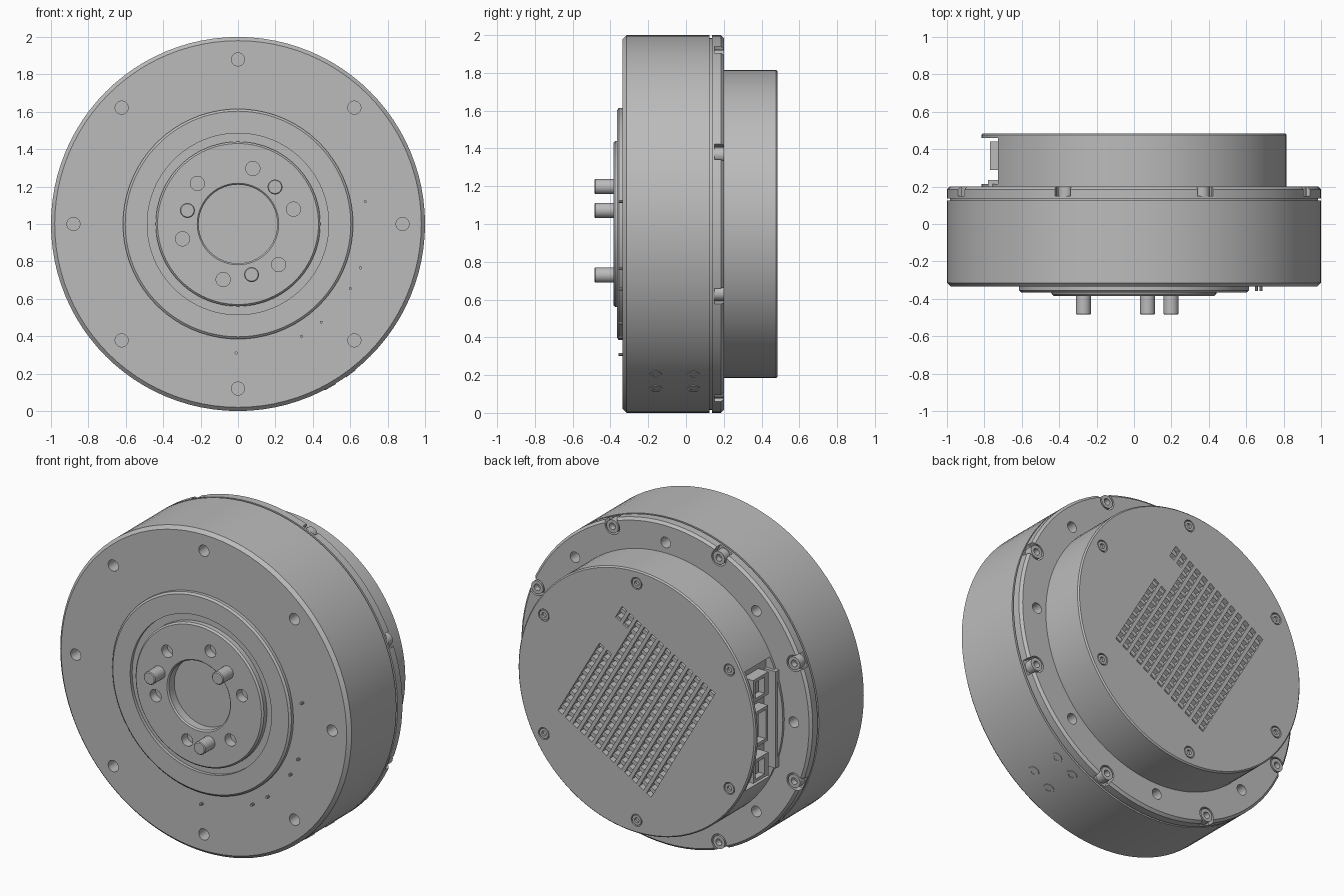
import bpy, bmesh
from math import radians, cos, sin, pi
from mathutils import Matrix, Vector

old = bpy.data.objects.get("Cube")
if old:
    bpy.data.objects.remove(old, do_unlink=True)

grey = bpy.data.materials.new("machined grey")
grey.use_nodes = True
grey.diffuse_color = (0.5, 0.5, 0.5, 1)
grey.node_tree.nodes["Principled BSDF"].inputs["Base Color"].default_value = (0.5, 0.5, 0.5, 1)

CENTRE = Matrix.Translation((0, 0, 1))


def polar(r, deg):
    return r * cos(radians(deg)), r * sin(radians(deg))


def at(x, z):
    return Matrix.Translation((x, 0, z))


def revolve(bm, profile, matrix=Matrix(), steps=20):
    """Spin (radius, y) points around the y axis into a closed solid."""
    part = bmesh.new()
    vs = [part.verts.new((r, y, 0)) for r, y in profile]
    es = [part.edges.new(p) for p in zip(vs, vs[1:])]
    bmesh.ops.spin(part, geom=vs + es, cent=(0, 0, 0), axis=(0, 1, 0),
                   angle=2 * pi, steps=steps)
    bmesh.ops.remove_doubles(part, verts=part.verts, dist=1e-5)
    bmesh.ops.recalc_face_normals(part, faces=part.faces)
    part.transform(matrix)
    mesh = bpy.data.meshes.new("temp")
    part.to_mesh(mesh)
    part.free()
    bm.from_mesh(mesh)
    bpy.data.meshes.remove(mesh)


def rod(bm, r, y0, y1, matrix=Matrix(), steps=20):
    revolve(bm, [(0, y0), (r, y0), (r, y1), (0, y1)], matrix, steps)


def screw(bm, r, y0, y1, matrix):
    """Cap screw with a recessed socket, head facing +y."""
    s, d = r * 0.5, y1 - (y1 - y0) * 0.6
    revolve(bm, [(0, y0), (r, y0), (r, y1), (s, y1), (s, d), (0, d)], matrix, 16)


def box(bm, lo, hi, matrix=Matrix()):
    lo, hi = Vector(lo), Vector(hi)
    bmesh.ops.create_cube(bm, size=1, matrix=matrix @ Matrix.Translation((lo + hi) / 2)
                          @ Matrix.Diagonal((*(hi - lo), 1)))


def finish(name, bm):
    mesh = bpy.data.meshes.new(name)
    bm.transform(CENTRE)
    bm.to_mesh(mesh)
    bm.free()
    mesh.materials.append(grey)
    ob = bpy.data.objects.new(name, mesh)
    bpy.context.collection.objects.link(ob)
    return ob


def activate(ob):
    bpy.ops.object.select_all(action='DESELECT')
    ob.select_set(True)
    bpy.context.view_layer.objects.active = ob


def smooth(ob):
    activate(ob)
    bpy.ops.object.shade_smooth_by_angle(angle=radians(25))


def carve(ob, bm):
    cutter = finish("cutter", bm)
    cutter.hide_render = True
    mod = ob.modifiers.new("cut", 'BOOLEAN')
    mod.operation, mod.solver, mod.object = 'DIFFERENCE', 'EXACT', cutter
    mod.use_self = True
    activate(ob)
    bpy.ops.object.modifier_apply(modifier="cut")
    bpy.data.objects.remove(cutter, do_unlink=True)


EIGHTHS = [45 * i for i in range(8)]
RIM = [22.5 + a for a in EIGHTHS]
COVER_SCREWS = [90 + 60 * i for i in range(6)]

# Main housing: hub recess, hub, groove, raised ring, drum, seam and rear flange
bm = bmesh.new()
revolve(bm, [(0, -.325), (.21, -.325), (.21, -.377), (.218, -.385), (.43, -.385),
             (.44, -.375), (.44, -.345), (.485, -.345), (.485, -.365), (.603, -.365),
             (.615, -.355), (.615, -.335), (.98, -.335), (1, -.315), (1, .125),
             (.985, .125), (.985, .137), (1, .137), (1, .185), (.985, .2), (0, .2)],
        steps=96)
housing = finish("housing", bm)

# Bolt holes on both faces, hub holes and rim notches
cut = bmesh.new()
for a in EIGHTHS:
    rod(cut, .035, -.4, -.25, at(*polar(.88, a)))
    rod(cut, .033, .12, .3, at(*polar(.88, a)))
for a in (15, 75, 135, 195, 255, 315):
    rod(cut, .038, -.45, -.33, at(*polar(.307, a)))
for a in RIM:
    rod(cut, .05, .15, .3, at(*polar(.955, a)))
    box(cut, (.955, .15, -.045), (1.1, .3, .045), Matrix.Rotation(radians(-a), 4, 'Y'))
carve(housing, cut)
smooth(housing)

# Drive pins on the hub
bm = bmesh.new()
for a in (45, 165, 285):
    revolve(bm, [(0, -.34), (.04, -.34), (.04, -.48), (.035, -.485), (0, -.485)],
            at(*polar(.28, a)))
smooth(finish("drive_pins", bm))

# Tiny locating pins on the front face
bm = bmesh.new()
for x, z in ((.68, .12), (.655, -.235), (.6, -.345), (.445, -.525), (.34, -.6), (-.01, -.69)):
    rod(bm, .008, -.33, -.357, at(x, z), 10)
smooth(finish("locating_pins", bm))

# Clamp screws seated in the rim notches
bm = bmesh.new()
for a in RIM:
    screw(bm, .041, .14, .2, at(*polar(.955, a)))
smooth(finish("rim_screws", bm))

# Four radial screws low on the side of the drum
bm = bmesh.new()
for a in (-53, -60.5):
    x, z = polar(1, a)
    turn = Vector((0, 1, 0)).rotation_difference(Vector((x, 0, z))).to_matrix().to_4x4()
    for y in (-.16, .04):
        screw(bm, .033, .98, 1.003, Matrix.Translation((0, y, 0)) @ turn)
smooth(finish("side_screws", bm))

# Rear cover
R = .815
bm = bmesh.new()
revolve(bm, [(0, .19), (R, .19), (R, .477), (R - .008, .485), (0, .485)], steps=96)
cover = finish("rear_cover", bm)

# Vent slots, in a frame tilted on the cover face
tilt = Matrix.Rotation(radians(-30), 4, 'Y')
COLUMNS, PITCH, HALF = 13, .0585, .44
cut = bmesh.new()
for i in range(COLUMNS):
    u = (i - (COLUMNS - 1) / 2) * PITCH
    spans = [(-HALF, HALF)]
    if i >= COLUMNS - 2:
        spans = [(-HALF, .13), (.35, HALF)]
    for lo, hi in spans:
        box(cut, (u - .018, .42, lo), (u + .018, .6, hi), tilt)
# Screw counterbores and the connector opening
for a in COVER_SCREWS:
    rod(cut, .037, .465, .6, at(*polar(.735, a)))
box(cut, (-1, .215, -.37), (-.68, .46, .37))
carve(cover, cut)
smooth(cover)

# Cross fins seen through the slots
bm = bmesh.new()
ROWS = 15
for i in range(ROWS):
    v = (i - (ROWS - 1) / 2) * .058
    box(bm, (-.37, .41, v - .012), (.37, .473, v + .012), tilt)
finish("vent_fins", bm)

# Cover screws
bm = bmesh.new()
for a in COVER_SCREWS:
    screw(bm, .031, .46, .484, at(*polar(.735, a)))
smooth(finish("cover_screws", bm))

# Connector sockets in the side opening: hollow shells on a board
bm = bmesh.new()
box(bm, (-.70, .215, -.35), (-.67, .45, .35))
box(bm, (-.78, .2, -.3), (-.70, .235, .3))
for z, w, reach in ((-.25, .06, .77), (0, .1, .765), (.25, .06, .77)):
    for y in (.29, .42):
        box(bm, (-reach, y, z - w), (-.69, y + .02, z + w))
    for s in (-1, 1):
        e = z + s * w
        box(bm, (-reach, .29, e - .01), (-.69, .44, e + .01))
    box(bm, (-.74, .345, z - w * .7), (-.69, .375, z + w * .7))
for z in (-.25, .25):
    box(bm, (-.8 + .03, .29, z - .05), (-.69, .33, z + .05))
finish("connectors", bm)
